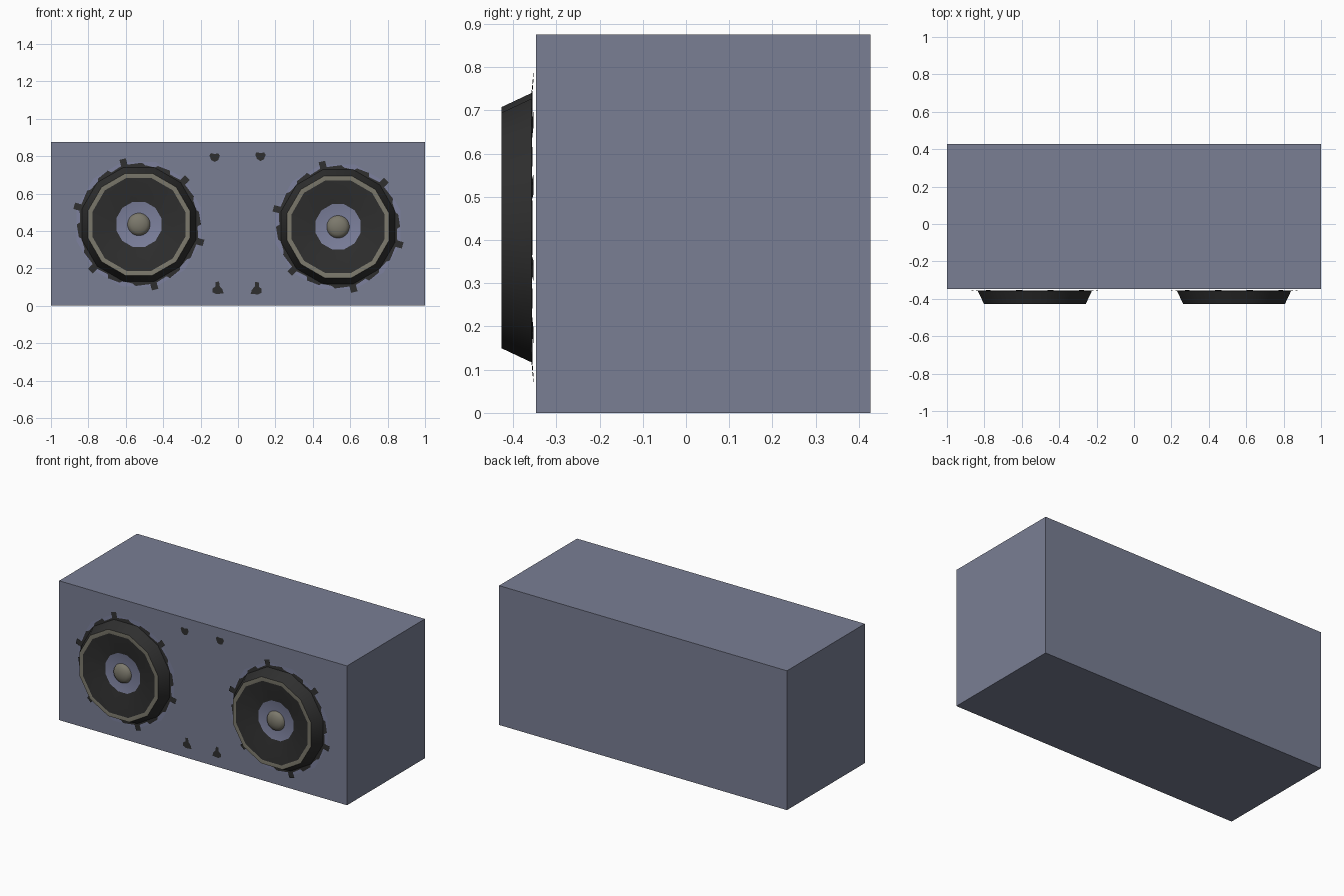
import bpy, bmesh, math

if "Cube" in bpy.data.objects:
    bpy.data.objects.remove(bpy.data.objects["Cube"])


def material(name, rgb):
    m = bpy.data.materials.new(name)
    m.diffuse_color = (*rgb, 1)
    m.use_nodes = True
    m.node_tree.nodes["Principled BSDF"].inputs["Base Color"].default_value = m.diffuse_color
    return m


BODY = material("slate_blue", (0.192, 0.209, 0.294))
PLATE = material("pale_slate_blue", (0.205, 0.22, 0.34))
DARK = material("black_rubber", (0.028, 0.028, 0.028))
RIM = material("warm_grey", (0.20, 0.19, 0.15))


def make_object(name, bm, mats, smooth=False):
    mesh = bpy.data.meshes.new(name)
    bm.to_mesh(mesh)
    bm.free()
    for m in mats:
        mesh.materials.append(m)
    obj = bpy.data.objects.new(name, mesh)
    bpy.context.collection.objects.link(obj)
    if smooth:
        bpy.ops.object.select_all(action='DESELECT')
        obj.select_set(True)
        bpy.context.view_layer.objects.active = obj
        bpy.ops.object.shade_smooth_by_angle(angle=math.radians(35))
    return obj


def point(cx, cz, r, deg, y):
    a = math.radians(deg)
    return (cx + r * math.cos(a), y, cz + r * math.sin(a))


def revolve(name, cx, cz, profile, indices, mats, sides=12, smooth=True):
    """Turn an (r, y) profile, outside to centre, around a front-facing axis."""
    bm = bmesh.new()
    loops = [[bm.verts.new(point(cx, cz, r, (i + 0.5) * 360 / sides, y))
              for i in range(sides)] for r, y in profile if r > 0]
    for k in range(len(loops) - 1):
        for i in range(sides):
            j = (i + 1) % sides
            f = bm.faces.new((loops[k][i], loops[k][j],
                              loops[k + 1][j], loops[k + 1][i]))
            f.material_index = indices[k]
    if profile[-1][0] == 0:
        tip = bm.verts.new((cx, profile[-1][1], cz))
        for i in range(sides):
            f = bm.faces.new((loops[-1][i], loops[-1][(i + 1) % sides], tip))
            f.material_index = indices[-1]
    return make_object(name, bm, mats, smooth)


# Cabinet
bm = bmesh.new()
bmesh.ops.create_cube(bm, size=1)
for v in bm.verts:
    v.co = (v.co.x * 2, v.co.y * 0.773 + 0.04, (v.co.z + 0.5) * 0.875)
make_object("cabinet", bm, [BODY])

# One sixth of the ragged gasket outline: degrees from a tab, radius
GASKET = [(-2.8, 0.36), (2.8, 0.36), (3, 0.325), (14, 0.314), (16, 0.332),
          (28, 0.328), (30, 0.316), (40, 0.318), (43, 0.33), (56.8, 0.325)]


def speaker(side, cx, cz):
    # Pale backing plate
    revolve(side + "_backing_plate", cx, cz, [(0.345, -0.352), (0, -0.352)],
            [0], [PLATE], smooth=False)
    # Dark gasket with six tabs
    bm = bmesh.new()
    outline = [(44 + 60 * k + d, r) for k in range(6) for d, r in GASKET]
    outer = [bm.verts.new(point(cx, cz, r, d, -0.358 + (r - 0.30) * 0.08))
             for d, r in outline]
    inner = [bm.verts.new(point(cx, cz, 0.295, d, -0.358)) for d, r in outline]
    n = len(outline)
    for i in range(n):
        j = (i + 1) % n
        bm.faces.new((outer[i], outer[j], inner[j], inner[i]))
    make_object(side + "_gasket", bm, [DARK])
    # Frame wall, pale rim, sunken cone and centre disc
    revolve(side + "_speaker_cone", cx, cz,
            [(0.316, -0.357), (0.282, -0.427), (0.257, -0.427),
             (0.125, -0.388), (0, -0.386)],
            [0, 1, 0, 2], [DARK, RIM, PLATE])
    # Dust cap dome
    dome = [(0.061 * math.cos(t), -0.386 - 0.03 * math.sin(t))
            for t in (0, 0.4, 0.8, 1.2)] + [(0, -0.416)]
    revolve(side + "_dust_cap", cx, cz, dome, [0] * 4, [RIM], sides=24)


speaker("left", -0.53, 0.435)
speaker("right", 0.535, 0.422)


# Small dark spots on the front panel
def spot(name, cx, cz, shape):
    bm = bmesh.new()
    bm.faces.new([bm.verts.new((cx + x, -0.351, cz + z)) for x, z in shape])
    make_object(name, bm, [DARK])


ROUND = [(-0.028, 0.008), (-0.018, -0.016), (0.0, -0.026), (0.018, -0.018),
         (0.028, 0.006), (0.02, 0.02), (0, 0.016), (-0.02, 0.021)]
WEDGE = [(-0.028, -0.02), (-0.01, -0.03), (0.03, -0.026), (0.024, -0.005),
         (0.008, 0.014), (0.006, 0.038), (-0.014, 0.034), (-0.013, 0.012),
         (-0.028, 0.0)]
MIRROR = [(-x, z) for x, z in reversed(WEDGE)]
spot("top_left_spot", -0.125, 0.795, ROUND)
spot("top_right_spot", 0.12, 0.80, ROUND)
spot("bottom_left_spot", -0.107, 0.092, WEDGE)
spot("bottom_right_spot", 0.098, 0.09, MIRROR)
